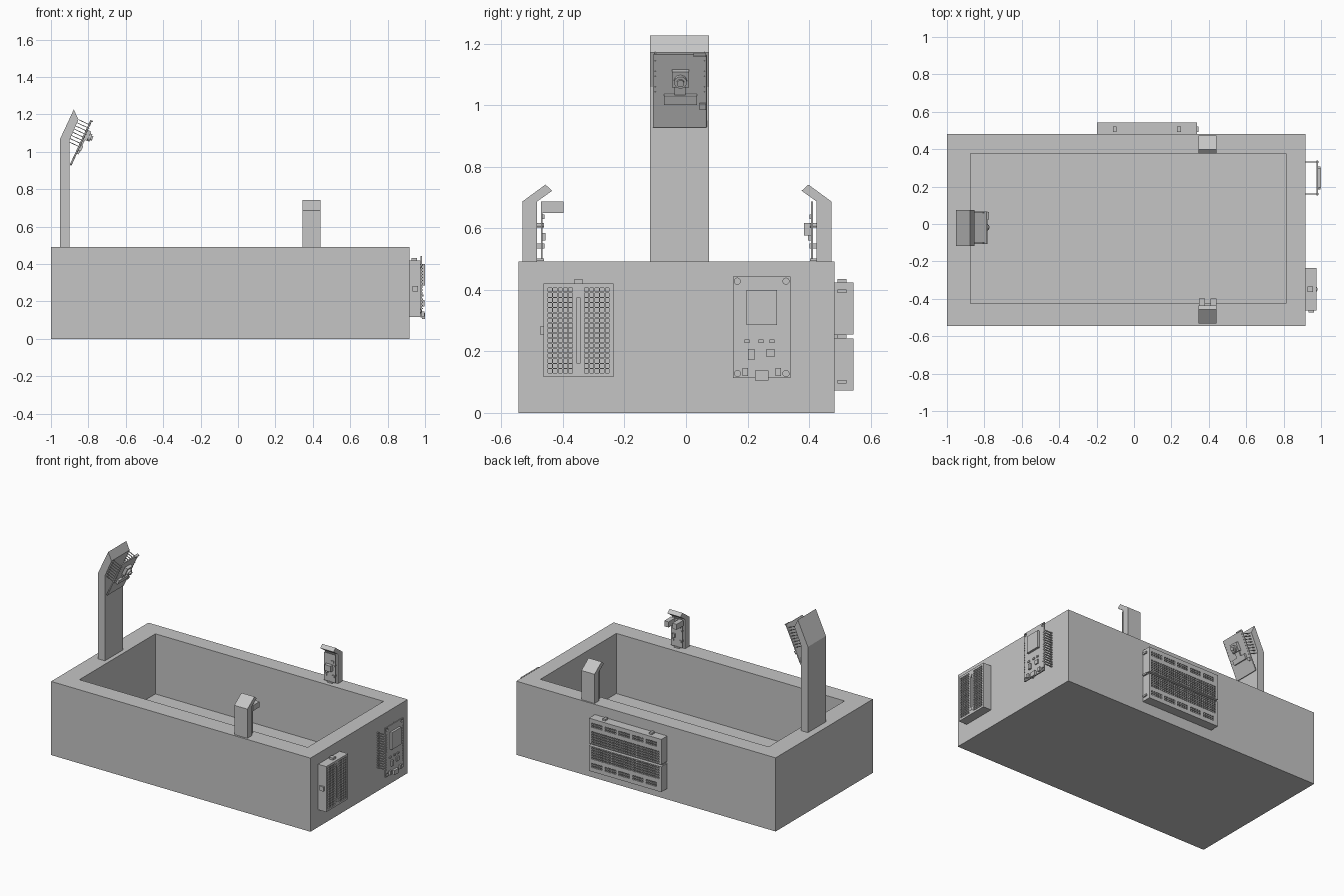
import bpy, bmesh
from mathutils import Matrix, Vector

cube = bpy.data.objects.get("Cube")
if cube:
    bpy.data.objects.remove(cube)

grey = bpy.data.materials.new("plain_grey")
grey.use_nodes = True
colour = (0.56, 0.56, 0.56, 1)
grey.diffuse_color = colour
grey.node_tree.nodes["Principled BSDF"].inputs["Base Color"].default_value = colour

X, Y, Z = Vector((1, 0, 0)), Vector((0, 1, 0)), Vector((0, 0, 1))


def frame(origin, u, v):
    """Local axes: u across, v up, w outward."""
    w = u.cross(v)
    m = Matrix((u, v, w)).transposed().to_4x4()
    m.translation = origin
    return m


def finish(name, bm, m=None):
    bmesh.ops.recalc_face_normals(bm, faces=bm.faces)
    if m:
        bm.transform(m)
    mesh = bpy.data.meshes.new(name)
    bm.to_mesh(mesh)
    bm.free()
    mesh.materials.append(grey)
    obj = bpy.data.objects.new(name, mesh)
    bpy.context.collection.objects.link(obj)
    return obj


def add_box(bm, u0, u1, v0, v1, w0, w1):
    size = Matrix.Diagonal((u1 - u0, v1 - v0, w1 - w0, 1))
    mid = Matrix.Translation(((u0 + u1) / 2, (v0 + v1) / 2, (w0 + w1) / 2))
    bmesh.ops.create_cube(bm, size=1, matrix=mid @ size)


def add_disc(bm, u, v, r, w0, w1):
    bmesh.ops.create_cone(bm, cap_ends=True, segments=20, radius1=r, radius2=r,
                          depth=w1 - w0, matrix=Matrix.Translation((u, v, (w0 + w1) / 2)))


def assembly(name, m, boxes, discs=()):
    bm = bmesh.new()
    for b in boxes:
        add_box(bm, *b)
    for d in discs:
        add_disc(bm, *d)
    return finish(name, bm, m)


def extrude(bm, faces, dist):
    """Move a copy of the faces along w, with walls between."""
    ext = bmesh.ops.extrude_face_region(bm, geom=faces, use_keep_orig=True)["geom"]
    verts = [g for g in ext if isinstance(g, bmesh.types.BMVert)]
    bmesh.ops.translate(bm, verts=verts, vec=(0, 0, dist))


def prism(name, m, points, w0, w1):
    bm = bmesh.new()
    face = bm.faces.new([bm.verts.new((u, v, w0)) for u, v in points])
    extrude(bm, [face], w1 - w0)
    return finish(name, bm, m)


def cuts(lo, hi, centres, half):
    """Grid lines so that every odd interval is a slot around a centre."""
    lines = [lo]
    for c in sorted(centres):
        lines += [c - half, c + half]
    return lines + [hi]


def holed_panel(name, m, us, vs, is_hole, thick, depth):
    bm = bmesh.new()
    grid = [[bm.verts.new((u, v, thick)) for u in us] for v in vs]
    pits = []
    for j in range(len(vs) - 1):
        for i in range(len(us) - 1):
            f = bm.faces.new((grid[j][i], grid[j][i + 1], grid[j + 1][i + 1], grid[j + 1][i]))
            if is_hole(i, j):
                pits.append(f)
    # sides
    rim = [e for e in bm.edges if e.is_boundary]
    ext = bmesh.ops.extrude_edge_only(bm, edges=rim)["geom"]
    bmesh.ops.translate(bm, verts=[g for g in ext if isinstance(g, bmesh.types.BMVert)],
                        vec=(0, 0, -thick))
    # sunken holes, opened at the front
    extrude(bm, pits, -depth)
    bmesh.ops.delete(bm, geom=[f for f in pits if f.is_valid], context="FACES")
    # back
    back = [e for e in bm.edges if e.is_boundary and all(v.co.z < 0.001 for v in e.verts)]
    bmesh.ops.edgeloop_fill(bm, edges=back)
    return finish(name, bm, m)


# Tray: rings from outer base, over the rim, to the cavity floor
bm = bmesh.new()
outer, inner = (-1, 0.917, -0.545, 0.482), (-0.874, 0.813, -0.426, 0.376)
rings = []
for (x0, x1, y0, y1), z in ((outer, 0), (outer, 0.492), (inner, 0.492), (inner, 0.09)):
    rings.append([bm.verts.new(p) for p in ((x0, y0, z), (x1, y0, z), (x1, y1, z), (x0, y1, z))])
for a, b in zip(rings, rings[1:]):
    for k in range(4):
        n = (k + 1) % 4
        bm.faces.new((a[k], a[n], b[n], b[k]))
bm.faces.new(rings[0])
bm.faces.new(rings[-1])
finish("tray", bm)

# Tall camera mast with a bent head
prism("camera_mast", frame((0, 0, 0), X, Z),
      [(-0.953, 0.492), (-0.953, 1.065), (-0.878, 1.226), (-0.853, 1.172),
       (-0.902, 1.06), (-0.902, 0.492)], -0.074, 0.117)

# Camera board, tilted downward over the tray
tilt = Vector((0.42, 0, 0.9075)).normalized()
cam = frame((-0.9, -0.02, 0.93), Y, tilt)
board = assembly("camera_board", cam, [(-0.088, 0.088, 0, 0.262, 0, 0.01)])
bevel = board.modifiers.new("corners", "BEVEL")
bevel.width, bevel.segments = 0.004, 2
assembly("camera_parts", cam,
         [(-0.026, 0.03, 0.155, 0.21, 0.01, 0.03), (-0.018, 0.018, 0.12, 0.156, 0.01, 0.018),
          (-0.052, 0.056, 0.09, 0.122, 0.01, 0.024), (0.064, 0.085, 0.07, 0.09, 0.01, 0.02),
          (0.045, 0.085, 0.258, 0.265, 0, 0.016)],
         [(0.002, 0.178, 0.021, 0.03, 0.043), (0.002, 0.178, 0.012, 0.043, 0.052)])
assembly("camera_pins", cam,
         [(s * 0.08 - 0.002, s * 0.08 + 0.002, v - 0.002, v + 0.002, -0.056, 0.013)
          for s in (-1, 1) for v in [0.11 + 0.0185 * k for k in range(8)]])

# Two short sensor posts, each leaning inward over the tray
post = [(0, 0.492), (0, 0.687), (0.075, 0.742), (0.097, 0.722), (0.048, 0.687), (0.048, 0.492)]
prism("front_sensor_post", frame((0, -0.532, 0), Y, Z), post, 0.345, 0.442)
prism("back_sensor_post", frame((0, 0.473, 0), -Y, Z), post, -0.442, -0.345)


def sensor(name, m, extras):
    boxes = [(-0.042, 0.042, 0.5, 0.687, 0.012, 0.018)]
    boxes += [(-0.02, 0.02, 0.493, 0.502, 0, 0.022)]                     # pin header
    boxes += [(s * 0.028 - 0.007, s * 0.028 + 0.007, 0.535, 0.55, 0, 0.024) for s in (-1, 1)]
    boxes += [(-0.03, -0.01, 0.56, 0.585, 0.018, 0.028), (0.012, 0.03, 0.63, 0.645, 0.018, 0.024)]
    discs = [(s * 0.03, 0.61, 0.007, 0, 0.022) for s in (-1, 1)]
    assembly(name, m, boxes + extras, discs)


sensor("front_sensor", frame((0.394, -0.484, 0), -X, Z),
       [(s * 0.03 - 0.016, s * 0.03 + 0.016, 0.65, 0.687, 0.016, 0.085) for s in (-1, 1)])
sensor("back_sensor", frame((0.394, 0.425, 0), X, Z),
       [(-0.022, 0.022, 0.577, 0.617, 0.016, 0.042)])

# Small breadboard on the left end of the tray
mini = frame((0.917, -0.349, 0.268), Y, Z)
cols = [s * (0.026 + 0.0168 * k) for s in (-1, 1) for k in range(5)] + [0]
rows = [0.0165 * k for k in range(-8, 9)]


def mini_hole(i, j):
    if i == 11:
        return 5 <= j <= 29
    return i % 2 == 1 and j % 2 == 1


holed_panel("small_breadboard", mini, cuts(-0.114, 0.114, cols, 0.0062),
            cuts(-0.152, 0.152, rows, 0.0062), mini_hole, 0.06, 0.03)
assembly("small_breadboard_tabs", mini,
         [(-0.015, 0.015, 0.152, 0.165, 0.01, 0.04), (-0.124, -0.114, -0.015, 0.015, 0.015, 0.045)],
         [(0, s * 0.12, r, 0.05, w) for s in (-1, 1) for r, w in ((0.013, 0.061), (0.007, 0.063))])

# Controller board standing off the left end on two rows of pins, with corner screw holes
ctl = frame((0.917, 0.246, 0.278), Y, Z)
board = assembly("controller_board", ctl, [(-0.093, 0.093, -0.165, 0.166, 0.06, 0.068)])
holes = assembly("screw_hole_cutter", ctl, [],
                 [(s * 0.079, t * 0.15, 0.01, 0.05, 0.08) for s in (-1, 1) for t in (-1, 1)])
holes.hide_render = True
holes.hide_viewport = True
cut = board.modifiers.new("screw_holes", "BOOLEAN")
cut.operation, cut.object = "DIFFERENCE", holes
assembly("controller_parts", ctl,
         [(-0.05, 0.05, 0.008, 0.122, 0.068, 0.083), (0.015, 0.042, -0.096, -0.07, 0.068, 0.076),
          (-0.045, -0.024, -0.106, -0.07, 0.068, 0.08), (-0.022, 0.022, -0.172, -0.141, 0.068, 0.083),
          (-0.062, -0.045, -0.158, -0.132, 0.068, 0.08), (0.045, 0.062, -0.158, -0.132, 0.068, 0.08)]
         + [(u - 0.008, u + 0.008, -0.051, -0.04, 0.068, 0.074) for u in (-0.048, -0.002, 0.034)])
assembly("controller_pins", ctl,
         [(s * 0.086 - 0.003, s * 0.086 + 0.003, v - 0.003, v + 0.003, 0, 0.071)
          for s in (-1, 1) for v in [0.0165 * k for k in range(-7, 8)]])

# Large breadboard on the back: two halves, each with a hole field and a power rail
cols = [0.0168 * (k - 14.5) for k in range(30)]
field = [0.02 + 0.0165 * k for k in range(5)]
rails = [0.126, 0.1425]


def large_hole(rail_rows):
    def rule(i, j):
        if i % 2 == 0 or j % 2 == 0:
            return False
        return j not in rail_rows or (i // 2) % 6 != 5
    return rule


for name, s in (("upper", 1), ("lower", -1)):
    lo, hi = sorted((s * 0.007, s * 0.176))
    holed_panel(name + "_large_breadboard", frame((0.069, 0.482, 0.248), -X, Z),
                cuts(-0.267, 0.267, cols, 0.0062),
                cuts(lo, hi, [s * v for v in field + rails], 0.0062),
                large_hole((11, 13) if s > 0 else (1, 3)), 0.062, 0.03)
assembly("large_breadboard_back", frame((0.069, 0.482, 0.248), -X, Z),
         [(-0.26, 0.26, -0.01, 0.01, 0, 0.04)]
         + [(-0.276, -0.267, v - 0.006, v + 0.006, 0.01, 0.04) for v in (-0.147, 0, 0.147)]
         + [(u - 0.01, u + 0.01, 0.176, 0.187, 0.01, 0.04) for u in (-0.172, 0.172)])
